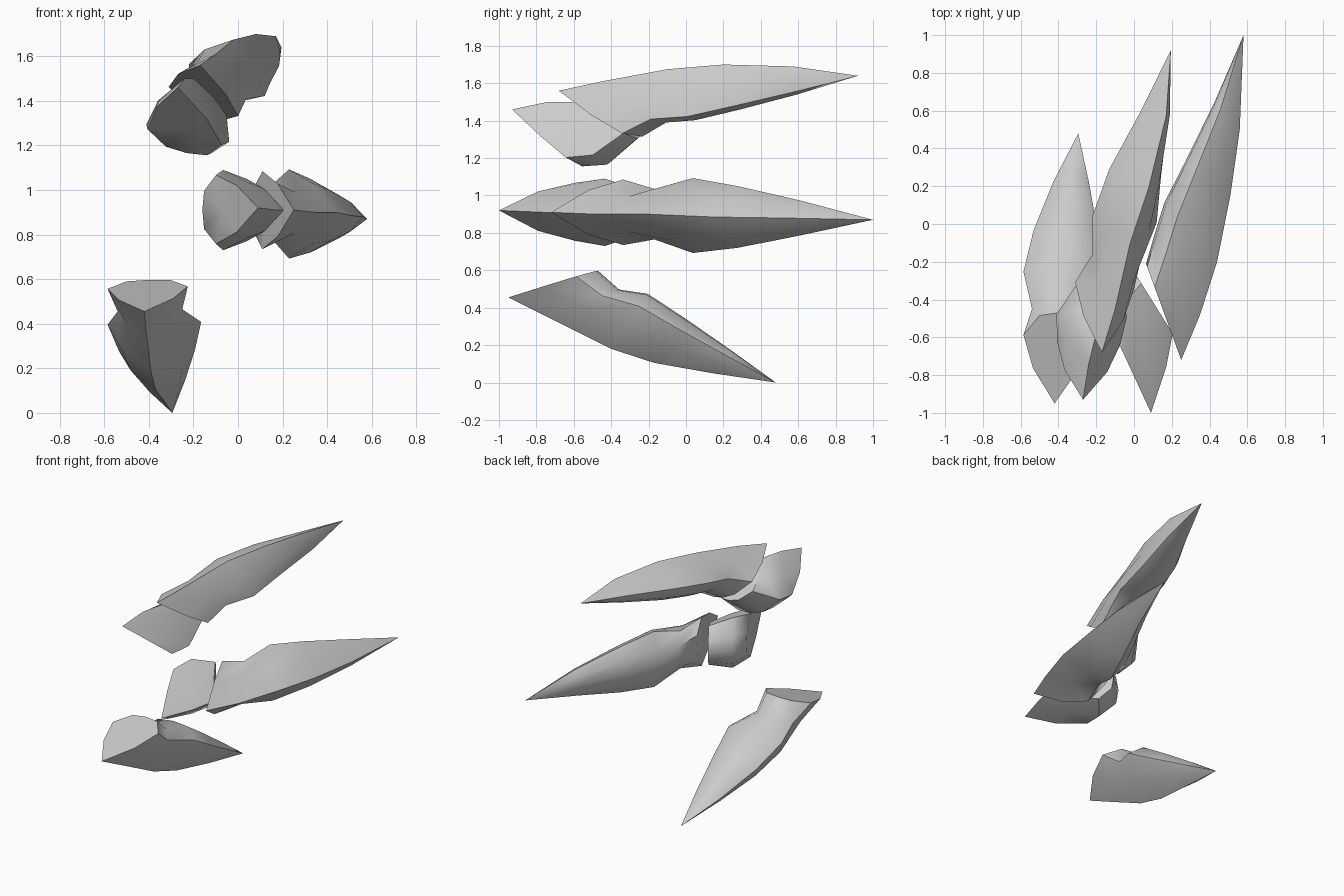
import bpy, bmesh, math
from mathutils import Vector

# Keeled cross-section: (position from outer keel 0 to inner edge 1, width factor)
HALF = [(0.38, 0.68), (0.74, 1.0), (0.95, 0.55)]
SECTION = [(0, 0)] + HALF + [(0.98, 0)] + [(t, -s) for t, s in reversed(HALF)]


def claw(name, lateral, stations, tip=None):
    """Loft keeled rings (outer point, inner point, half width), closing to a tip or a cap."""
    bm = bmesh.new()
    side = Vector(lateral).normalized()
    rings = []
    for outer, inner, w in stations:
        o, i = Vector(outer), Vector(inner)
        rings.append([bm.verts.new(o.lerp(i, t) + side * (w * s)) for t, s in SECTION])
    n = len(SECTION)
    for a, b in zip(rings, rings[1:]):
        for k in range(n):
            j = (k + 1) % n
            bm.faces.new((a[k], a[j], b[j], b[k]))

    def fan(ring, point):
        v = bm.verts.new(point)
        for k in range(n):
            bm.faces.new((ring[k], ring[(k + 1) % n], v))

    def middle(ring):
        return sum((v.co for v in ring), Vector()) / n

    fan(rings[0], middle(rings[0]))
    fan(rings[-1], tip if tip else middle(rings[-1]))
    bmesh.ops.recalc_face_normals(bm, faces=bm.faces)
    me = bpy.data.meshes.new(name)
    bm.to_mesh(me)
    bm.free()
    ob = bpy.data.objects.new(name, me)
    bpy.context.collection.objects.link(ob)
    bpy.ops.object.select_all(action='DESELECT')
    ob.select_set(True)
    bpy.context.view_layer.objects.active = ob
    bpy.ops.object.shade_smooth_by_angle(angle=math.radians(50))
    return ob


# Upper claw and its knuckle
claw("upper_claw", (0.9, -0.1, -0.38), [
    ((-0.17, -0.68, 1.56), (-0.15, -0.20, 1.34), 0.17),
    ((-0.10, -0.45, 1.61), (-0.09, -0.08, 1.41), 0.14),
    ((-0.02, -0.10, 1.675), (-0.06, 0.07, 1.43), 0.185),
    ((0.08, 0.20, 1.70), (-0.02, 0.30, 1.48), 0.15),
    ((0.17, 0.57, 1.69), (0.09, 0.60, 1.55), 0.08)], (0.195, 0.92, 1.64))
claw("upper_knuckle", (0.95, -0.05, -0.2), [
    ((-0.27, -0.93, 1.46), (-0.23, -0.53, 1.16), 0.17),
    ((-0.24, -0.74, 1.50), (-0.22, -0.40, 1.17), 0.19),
    ((-0.20, -0.58, 1.50), (-0.17, -0.24, 1.31), 0.13)])

# Middle claw and its knuckle
claw("middle_claw", (0, 0, 1), [
    ((0.25, -0.72, 0.91), (0.06, -0.20, 0.91), 0.175),
    ((0.35, -0.48, 0.90), (0.10, -0.06, 0.90), 0.135),
    ((0.44, -0.20, 0.90), (0.155, 0.12, 0.89), 0.20),
    ((0.51, 0.15, 0.885), (0.26, 0.32, 0.885), 0.165),
    ((0.56, 0.50, 0.88), (0.42, 0.64, 0.88), 0.095)], (0.58, 1.0, 0.87))
claw("middle_knuckle", (0, 0, 1), [
    ((0.09, -1.0, 0.92), (-0.165, -0.45, 0.91), 0.155),
    ((0.17, -0.76, 0.91), (-0.15, -0.32, 0.91), 0.18),
    ((0.205, -0.58, 0.91), (-0.02, -0.22, 0.91), 0.14)])

# Lower claw
claw("lower_claw", (1, 0, 0.03), [
    ((-0.42, -0.95, 0.455), (-0.40, -0.46, 0.60), 0.18),
    ((-0.41, -0.73, 0.345), (-0.39, -0.35, 0.50), 0.145),
    ((-0.39, -0.40, 0.18), (-0.37, -0.20, 0.48), 0.21),
    ((-0.37, -0.17, 0.105), (-0.36, 0.01, 0.34), 0.17),
    ((-0.33, 0.14, 0.05), (-0.335, 0.25, 0.17), 0.095)], (-0.295, 0.48, 0.0))
